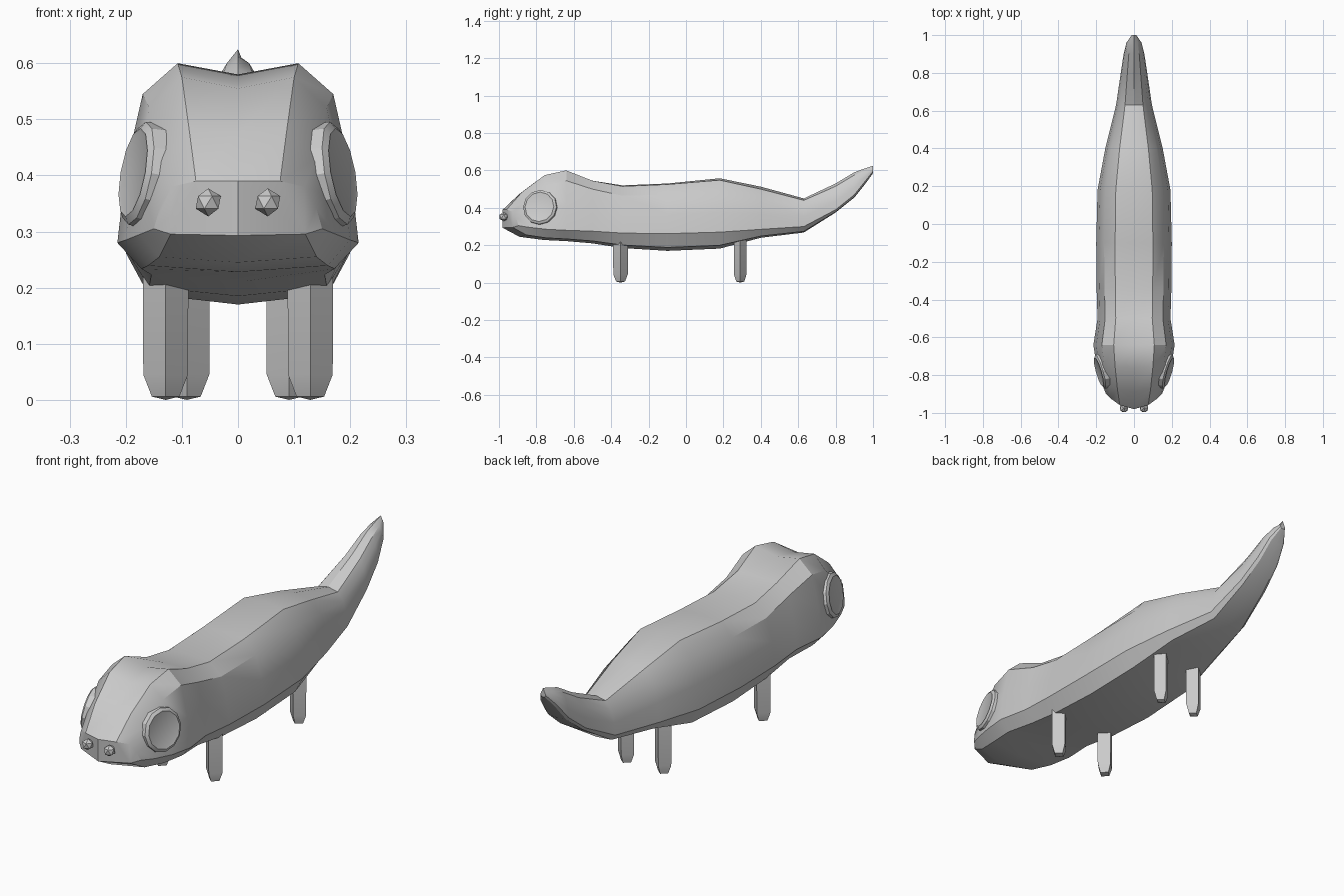
import bpy
import bmesh
from math import cos, sin, pi, radians
from mathutils import Matrix, Vector

default = bpy.data.objects.get("Cube")
if default:
    bpy.data.objects.remove(default, do_unlink=True)

# Single plain grey material
grey = bpy.data.materials.new("plain_grey")
grey.use_nodes = True
colour = (0.6, 0.6, 0.6, 1)
grey.diffuse_color = colour
grey.node_tree.nodes["Principled BSDF"].inputs["Base Color"].default_value = colour


def finish(bm, name, angle=30):
    """Turn a bmesh into an object with consistent normals and shading."""
    bmesh.ops.recalc_face_normals(bm, faces=bm.faces)
    mesh = bpy.data.meshes.new(name)
    bm.to_mesh(mesh)
    bm.free()
    mesh.materials.append(grey)
    obj = bpy.data.objects.new(name, mesh)
    bpy.context.collection.objects.link(obj)
    bpy.ops.object.select_all(action="DESELECT")
    obj.select_set(True)
    bpy.context.view_layer.objects.active = obj
    if angle:
        bpy.ops.object.shade_smooth_by_angle(angle=radians(angle))
    return obj


def loft(bm, rings):
    """Bridge closed rings of points with quads; return the vertex rings."""
    loops = [[bm.verts.new(p) for p in ring] for ring in rings]
    for a, b in zip(loops, loops[1:]):
        for i in range(len(a)):
            j = (i + 1) % len(a)
            bm.faces.new((a[i], a[j], b[j], b[i]))
    return loops


def circle(sides, radius):
    return [(radius * cos(2 * pi * i / sides), radius * sin(2 * pi * i / sides))
            for i in range(sides)]


# Body and tail: y, crown, ridge, shoulder, half width, jaw line, belly
SECTIONS = [
    (-.98, .39, .39, .38, .15, .305, .293),
    (-.89, .475, .485, .43, .175, .295, .245),
    (-.76, .555, .575, .52, .20, .285, .228),
    (-.64, .58, .60, .545, .215, .28, .222),
    (-.5, .545, .545, .50, .193, .275, .21),
    (-.34, .52, .515, .465, .198, .265, .185),
    (-.1, .53, .525, .47, .20, .262, .17),
    (.18, .558, .548, .48, .193, .27, .182),
    (.4, .513, .50, .45, .152, .285, .24),
    (.63, .45, .44, .405, .095, .30, .268),
    (.8, .53, .515, .48, .07, .39, .375),
    (.9, .59, .575, .545, .055, .47, .455),
    (.96, .612, .60, .58, .04, .545, .53),
    (1, .625, .61, .605, .012, .595, .585),
]


def section(y, crown, ridge, shoulder, w, jaw, belly):
    lower = belly + .2 * (jaw - belly)
    half = [(0, crown), (.5, ridge), (.79, shoulder),
            (.93, (shoulder + jaw) / 2), (1, jaw), (.8, lower), (0, belly)]
    outline = half + [(-x, z) for x, z in reversed(half[1:-1])]
    bow = max(0, -.7 - y) * .3          # rounds the snout in plan
    return [(x * w, y + bow * x * x, z) for x, z in outline]


bm = bmesh.new()
rings = loft(bm, [section(*s) for s in SECTIONS])
nose = rings[0]
mirrored = [nose[-i] for i in range(7)]  # same points on the other side
for side in (nose[:7], mirrored):
    side[0], side[6] = nose[0], nose[6]
    crown, ridge, shoulder, flank, jaw, lower, belly = side
    bm.faces.new((crown, ridge, lower, belly))
    bm.faces.new((ridge, shoulder, flank, jaw, lower))
bm.faces.new(rings[-1])
finish(bm, "body_and_tail")


# Eyes: a bevelled rim around a flat disc, tilted to follow the head
def eye(name, side):
    bm = bmesh.new()
    profile = [(.096, -.03), (.093, .006), (.080, .014), (.074, .012)]
    loops = loft(bm, [[(h, a, b) for a, b in circle(12, r)] for r, h in profile])
    bm.faces.new(loops[-1])
    bm.faces.new(loops[0])
    place = (Matrix.Diagonal((side, 1, 1, 1))
             @ Matrix.Translation((.174, -.78, .403))
             @ Matrix.Rotation(radians(-16), 4, "Z")
             @ Matrix.Rotation(radians(-10), 4, "Y"))
    bm.transform(place)
    finish(bm, name, 25)


# Nostrils: small faceted beads on the snout
def nostril(name, side):
    bm = bmesh.new()
    bmesh.ops.create_icosphere(bm, subdivisions=1, radius=.025,
                               matrix=Matrix.Translation((side * .053, -.975, .352)))
    finish(bm, name, 0)


# Legs: diamond posts with tapered feet
def leg(name, x, y, ry):
    bm = bmesh.new()
    levels = [(.3, 1), (.045, .97), (.006, .6)]
    loops = loft(bm, [[(x + a * .041 * s, y + b * ry * s, z) for a, b in circle(4, 1)]
                      for z, s in levels])
    bm.faces.new(loops[0])
    sole = bm.verts.new((x, y, 0))
    foot = loops[-1]
    for i in range(4):
        bm.faces.new((foot[i], foot[i - 1], sole))
    finish(bm, name)


for label, side in (("left", 1), ("right", -1)):
    eye("eye_" + label, side)
    nostril("nostril_" + label, side)
    leg("front_leg_" + label, side * .129, -.35, .04)
    leg("hind_leg_" + label, side * .091, .29, .035)
